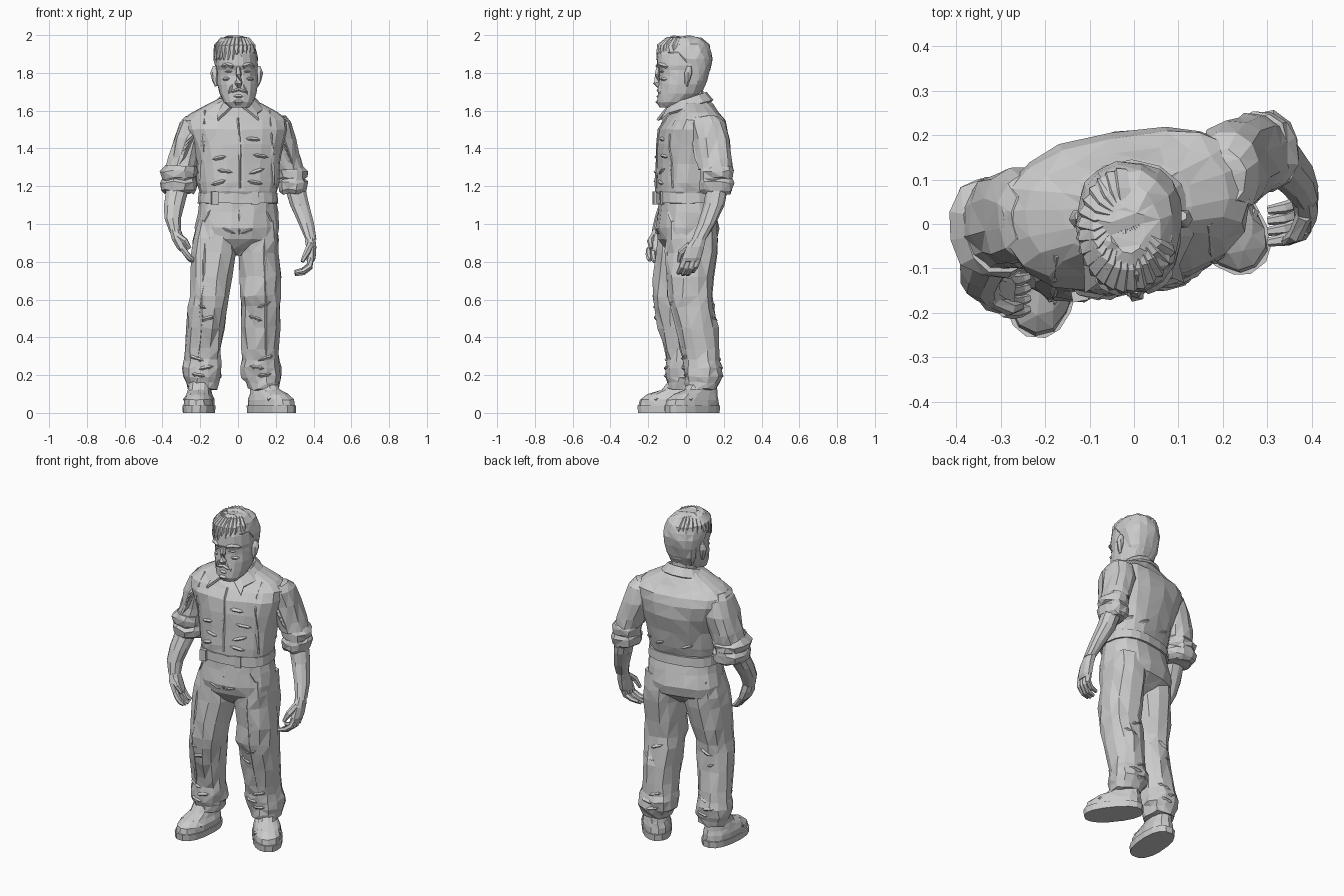
import bpy, bmesh, math, random
from mathutils import Vector, Matrix
from mathutils.bvhtree import BVHTree

random.seed(4)
surfaces = {}


def build(name, rings, jitter=0.0):
    """Skin a list of point rings into a capped, faceted mesh."""
    bm = bmesh.new()
    loops = []
    for ring in rings:
        loops.append([bm.verts.new(p + Vector([random.uniform(-jitter, jitter) for _ in range(3)]))
                      for p in ring])
    n = len(loops[0])
    for a, b in zip(loops, loops[1:]):
        for i in range(n):
            bm.faces.new((a[i], a[(i + 1) % n], b[(i + 1) % n], b[i]))
    bm.faces.new(loops[0])
    bm.faces.new(loops[-1])
    bmesh.ops.recalc_face_normals(bm, faces=bm.faces)
    bmesh.ops.triangulate(bm, faces=bm.faces)
    surfaces[name] = BVHTree.FromBMesh(bm)
    me = bpy.data.meshes.new(name)
    bm.to_mesh(me)
    bm.free()
    ob = bpy.data.objects.new(name, me)
    bpy.context.collection.objects.link(ob)
    return ob


def spow(v, e):
    return math.copysign(abs(v) ** e, v)


def loft(name, rows, yaw=0, origin=(0, 0, 0), n=14, p=2.3, jitter=0.004):
    """Horizontal super-ellipse sections; row = z, x, y, half width, half depth."""
    m = Matrix.Translation(origin) @ Matrix.Rotation(math.radians(yaw), 4, 'Z')
    angs = [2 * math.pi * (i + 0.5) / n for i in range(n)]
    rings = [[m @ Vector((x + rx * spow(math.cos(a), 2 / p), y + ry * spow(math.sin(a), 2 / p), z))
              for a in angs] for z, x, y, rx, ry in rows]
    return build(name, rings, jitter)


def tube(name, pts, radii, n=6):
    """Tapered tube along a path."""
    pts = [Vector(q) for q in pts]
    rings = []
    for i, q in enumerate(pts):
        d = pts[min(i + 1, len(pts) - 1)] - pts[max(i - 1, 0)]
        rot = d.to_track_quat('Z', 'Y')
        rings.append([q + rot @ Vector((radii[i] * math.cos(2 * math.pi * k / n),
                                        radii[i] * math.sin(2 * math.pi * k / n), 0))
                      for k in range(n)])
    return build(name, rings)


def ridge(name, part, pts, r, taper=True, side=1, sink=0.0):
    """Raised seam or fold, dropped onto the front (side=1) or back (-1) of a part."""
    hits = []
    for (x0, z0), (x1, z1) in zip(pts, pts[1:]):
        for k in range(4):
            t = k / 3
            x, z = x0 + (x1 - x0) * t, z0 + (z1 - z0) * t
            hit, nor = surfaces[part].ray_cast(Vector((x, -side, z)), Vector((0, side, 0)))[:2]
            if hit:
                hit = hit - nor * sink * r
                if not hits or (hit - hits[-1]).length > 1e-3:
                    hits.append(hit)
    if len(hits) > 1:
        rad = [r] * len(hits)
        if taper:
            rad[0] = rad[-1] = r * 0.2
        tube(name, hits, rad, 4)


def fold(name, part, x, z, w, d, r=.022, side=1):
    """Broad, shallow cloth fold sunk into the surface."""
    ridge(name, part, [(x - w, z - d), (x + w, z + d)], r, True, side, .55)


def box(name, loc, size, yaw=0):
    x, y, z = [s / 2 for s in size]
    m = Matrix.Translation(loc) @ Matrix.Rotation(math.radians(yaw), 4, 'Z')
    return build(name, [[m @ Vector(q) for q in ((-x, -y, h), (x, -y, h), (x, y, h), (-x, y, h))]
                        for h in (-z, z)])


# shirt body
loft("shirt", [(1.14, 0, -.005, .195, .135), (1.175, 0, -.005, .207, .148), (1.22, 0, 0, .215, .157),
               (1.32, 0, .012, .222, .166), (1.42, -.003, .03, .25, .18), (1.5, -.01, .038, .28, .175),
               (1.55, -.01, .047, .28, .152), (1.59, -.01, .045, .232, .122),
               (1.635, -.01, .04, .145, .098), (1.66, -.01, .035, .09, .08)], yaw=11, n=18, p=2.5)
ridge("placket", "shirt", [(.0, 1.56), (.01, 1.4), (.01, 1.19)], .011, False, sink=.5)
for s, x in ((-1, -.175), (1, .17)):
    ridge("shirt_panel_seam", "shirt", [(x, 1.6), (x + s * .012, 1.4), (x + s * .02, 1.19)], .012, False, sink=.5)
for x, z, d in ((-.1, 1.22, .02), (-.07, 1.28, -.008), (-.1, 1.35, .012), (.09, 1.22, -.012),
                (.1, 1.28, .02), (.12, 1.36, -.01), (.08, 1.45, -.006)):
    fold("shirt_fold", "shirt", x, z, .06, d)
for x in (-.1, .06, .16):
    fold("back_fold", "shirt", x, 1.23, .05, -.025, side=-1)

# folded collar open at the front
inner, outer = [], []
for i in range(13):
    a = math.radians(-78 + 336 * i / 12)
    c, s = math.cos(a), math.sin(a)
    front = max(0, -s)
    inner.append(Vector((.092 * c - .005, .012 + .092 * s - .01 * front, 1.662 + .033 * s)))
    flare = 1 + .35 * front
    outer.append(Vector((.128 * c * flare - .005, .025 + .115 * s * flare, 1.622 + .03 * s - .02 * front)))
outer[0] = Vector((.11, -.128, 1.55))
outer[-1] = Vector((-.108, -.152, 1.55))
bm = bmesh.new()
vi, vo = [bm.verts.new(q) for q in inner], [bm.verts.new(q) for q in outer]
for i in range(12):
    bm.faces.new((vo[i], vo[i + 1], vi[i + 1], vi[i]))
me = bpy.data.meshes.new("collar")
bm.to_mesh(me)
bm.free()
collar = bpy.data.objects.new("collar", me)
bpy.context.collection.objects.link(collar)
mod = collar.modifiers.new("thickness", 'SOLIDIFY')
mod.thickness, mod.offset = .014, 0

# neck, head and face
loft("neck", [(1.57, 0, .015, .085, .085), (1.65, -.005, .015, .075, .08), (1.75, -.01, .01, .075, .08)], n=10)
loft("head", [(1.618, .002, -.095, .05, .044), (1.645, 0, -.07, .08, .083), (1.69, -.002, -.036, .098, .114),
              (1.74, -.004, -.02, .107, .127), (1.785, -.005, -.015, .108, .126), (1.815, -.006, -.013, .109, .13),
              (1.84, -.007, -.012, .111, .145), (1.9, -.01, -.01, .109, .14), (1.95, -.01, -.01, .095, .12),
              (1.98, -.01, -.01, .055, .07)], yaw=3, n=16, p=2.25, jitter=.002)
tube("nose", [(.002, -.146, 1.83), (.003, -.152, 1.79), (.004, -.155, 1.748), (.004, -.14, 1.728)],
     [.012, .016, .022, .014], 5)
for s in (-1, 1):
    ridge("brow", "head", [(s * .018, 1.83), (s * .055, 1.845), (s * .09, 1.83)], .015, sink=.3)
    ridge("eyelid", "head", [(s * .025, 1.807), (s * .075, 1.806)], .009, sink=.4)
    ridge("cheek", "head", [(s * .035, 1.772), (s * .09, 1.765)], .02, sink=.5)
    ridge("cheek_fold", "head", [(s * .028, 1.745), (s * .052, 1.68)], .012, sink=.4)
    tube("ear", [(s * .108 - .007, .002, 1.73), (s * .114 - .007, .006, 1.76), (s * .118 - .007, .012, 1.8),
                 (s * .115 - .007, .018, 1.835)], [.008, .016, .022, .012], 6)
ridge("moustache", "head", [(-.045, 1.698), (.003, 1.712), (.05, 1.698)], .014, sink=.4)
ridge("lower_lip", "head", [(-.03, 1.676), (.036, 1.676)], .012, sink=.3)
ridge("chin", "head", [(-.035, 1.643), (.04, 1.643)], .018, sink=.4)

# hair: cap plus long locks swept from the crown
loft("hair", [(1.7, -.008, .04, .07, .045), (1.76, -.01, .05, .095, .065), (1.82, -.01, .048, .108, .083),
              (1.875, -.012, .025, .117, .115), (1.91, -.012, -.003, .117, .14), (1.95, -.012, -.01, .104, .13),
              (1.98, -.014, -.013, .073, .098), (1.994, -.014, -.013, .038, .05)], n=16, jitter=.005)
for i in range(20):
    deg = 100 + i * 12.5
    a = math.radians(deg)
    c, s = math.cos(a), math.sin(a)
    drop = .03 if 195 < deg < 265 else .012 * (i % 2)
    tube("hair_lock", [(-.02 + .02 * c, .01 + .02 * s, 1.98), (-.014 + .068 * c, -.012 + .085 * s, 1.967),
                       (-.014 + .096 * c, -.012 + .125 * s, 1.938), (-.016 + .112 * c, -.013 + .142 * s, 1.898 - drop)],
         [.012, .024, .021, .004], 5)

# trousers: seat, belt and legs
loft("trouser_seat", [(1.14, 0, 0, .2, .138), (1.06, 0, .005, .212, .15), (.98, -.005, .008, .222, .163),
                      (.92, -.008, .008, .218, .15), (.87, -.01, .0, .12, .1), (.835, -.005, -.005, .03, .06)],
     yaw=10, n=16, p=2.5)
loft("belt", [(1.11, 0, 0, .213, .152), (1.165, 0, 0, .208, .15)], yaw=10, n=20, p=2.6, jitter=.001)
for x in (-.122, .09):
    box("belt_loop", (x, -.153 + x * .17 + .012, 1.137), (.036, .024, .068), 10)

loft("trouser_leg_a", [(1.02, -.11, -.015, .105, .132), (.92, -.12, -.022, .118, .138), (.85, -.127, -.03, .12, .136),
                       (.72, -.144, -.048, .111, .126), (.62, -.154, -.06, .106, .117), (.56, -.16, -.057, .104, .114),
                       (.45, -.172, -.045, .1, .106), (.34, -.182, -.022, .096, .098), (.28, -.186, -.015, .096, .094),
                       (.24, -.19, -.01, .104, .101), (.19, -.19, -.008, .1, .098), (.16, -.186, -.01, .086, .09),
                       (.125, -.185, -.01, .077, .082)], n=12, jitter=.007)
loft("trouser_leg_b", [(1.02, .106, .028, .102, .138), (.92, .108, .03, .113, .14), (.85, .111, .03, .113, .135),
                       (.72, .117, .022, .109, .125), (.62, .12, .022, .109, .12), (.56, .12, .035, .107, .117),
                       (.45, .12, .06, .102, .112), (.34, .12, .076, .1, .106), (.28, .12, .083, .101, .103),
                       (.24, .12, .09, .109, .106), (.19, .122, .092, .108, .102), (.16, .13, .085, .089, .092),
                       (.125, .135, .08, .08, .084)], n=12, jitter=.007)
for leg, x, sp in (("trouser_leg_a", -.155, -1), ("trouser_leg_b", .12, 1)):
    low = x - .035 if sp < 0 else x
    ridge("leg_crease", leg, [(x + sp * .02, .98), (x + sp * .03, .62), (low + sp * .03, .26)], .013, sink=.5)
    for ox, z, d in ((.02, .57, .025), (-.03, .5, -.02), (.03, .29, .02), (-.02, .24, -.012), (.02, .2, .012)):
        fold("leg_fold", leg, low + ox * sp, z, .06, d * sp, .024)
        fold("leg_back_fold", leg, low - ox * sp, z, .06, -d * sp, .02, -1)
    ridge("pocket", "trouser_seat", [(sp * .14, 1.09), (sp * .195, .98)], .013, sink=.5)
    ridge("groin_fold", "trouser_seat", [(0, .94), (sp * .1, .985)], .016, sink=.5)
ridge("fly", "trouser_seat", [(.01, 1.1), (.005, .9)], .012, sink=.5)

# shoes
for org, yaw in (((-.207, -.088, 0), -5), ((.177, .033, 0), 38)):
    loft("sole", [(0, 0, 0, .083, .168), (.038, 0, 0, .086, .17)], yaw, org, 16, 2.4, 0)
    loft("shoe", [(.03, 0, 0, .08, .164), (.07, 0, .003, .079, .158), (.098, 0, .02, .068, .135),
                  (.122, 0, .055, .06, .095), (.18, 0, .07, .054, .068)], yaw, org, 14, 2.4, .003)
    m = Matrix.Translation(org) @ Matrix.Rotation(math.radians(yaw), 4, 'Z')
    for k in range(4):
        y, z = -.065 + .024 * k, .1 + .012 * k
        tube("lace", [m @ Vector((x, y, z - abs(x) * .3)) for x in (-.048, 0, .048)], [.01] * 3, 4)
    tube("toe_cap_seam", [m @ Vector(q) for q in ((-.073, -.06, .07), (-.035, -.088, .093), (.035, -.088, .093),
                                                  (.073, -.06, .07))], [.01] * 4, 4)

# rolled sleeves and forearms
loft("sleeve_a", [(1.57, -.225, .012, .05, .06), (1.54, -.235, .018, .074, .095), (1.45, -.255, .02, .086, .112),
                  (1.35, -.284, .012, .087, .108), (1.29, -.3, .002, .087, .104)], n=12, jitter=.006)
loft("sleeve_b", [(1.57, .2, .1, .05, .065), (1.54, .21, .115, .07, .09), (1.45, .225, .138, .08, .098),
                  (1.35, .257, .15, .077, .095), (1.29, .275, .157, .073, .09)], n=12, jitter=.006)
for name, x, y, rx, ry in (("sleeve_roll_a", -.312, -.005, .102, .116), ("sleeve_roll_b", .29, .162, .08, .093)):
    loft(name, [(1.305, x * .96, y, rx * .85, ry * .88), (1.28, x, y, rx, ry), (1.245, x, y, rx * .96, ry * .97),
                (1.235, x, y, rx * .88, ry * .9), (1.22, x, y, rx, ry), (1.18, x, y, rx * .93, ry * .95),
                (1.16, x, y, rx * .75, ry * .75)], n=12, jitter=.007)
for i in range(5):
    ridge("sleeve_fold", "sleeve_a", [(-.2 - .012 * i, 1.52 - .02 * i), (-.29 - .008 * i, 1.42 - .03 * i)],
          .02, sink=.45)
    ridge("sleeve_fold", "sleeve_b", [(.18 + .012 * i, 1.5 - .02 * i), (.26 + .008 * i, 1.42 - .03 * i)],
          .02, sink=.45)
loft("forearm_a", [(1.2, -.318, -.035, .062, .066), (1.1, -.338, -.085, .056, .058), (1.03, -.345, -.118, .046, .048),
                   (.96, -.332, -.143, .033, .038)], n=10, jitter=.002)
loft("forearm_b", [(1.2, .3, .165, .055, .058), (1.1, .327, .148, .052, .054), (1.0, .362, .11, .042, .047),
                   (.92, .385, .07, .03, .038)], n=10, jitter=.002)

# hands with curled fingers
loft("palm_a", [(.97, -.333, -.143, .032, .036), (.92, -.318, -.15, .035, .046), (.87, -.295, -.156, .03, .048),
                (.855, -.288, -.158, .02, .042)], n=8, jitter=.001)
loft("palm_b", [(.935, .38, .075, .029, .035), (.88, .387, .05, .03, .05), (.82, .386, .03, .026, .054),
                (.8, .383, .025, .02, .048)], n=8, jitter=.001)
for k in range(4):
    o, ln = -.036 + .024 * k, (.9, 1, 1, .82)[k]
    tube("finger_a", [(-.293, -.158 + o, .87), (-.272, -.162 + o, .87 - .033 * ln), (-.254, -.16 + o, .87 - .058 * ln),
                      (-.236, -.155 + o, .87 - .07 * ln)], [.016, .016, .014, .009])
    tube("finger_b", [(.385, .028 + o, .82), (.378, .015 + o, .82 - .05 * ln), (.345, .002 + o, .82 - .078 * ln),
                      (.302, -.005 + o, .82 - .088 * ln)], [.017, .017, .015, .01])
tube("thumb_a", [(-.32, -.17, .94), (-.28, -.19, .91), (-.255, -.185, .87)], [.018, .017, .01])
tube("thumb_b", [(.383, .02, .89), (.365, -.025, .85), (.34, -.04, .8)], [.019, .018, .01])
